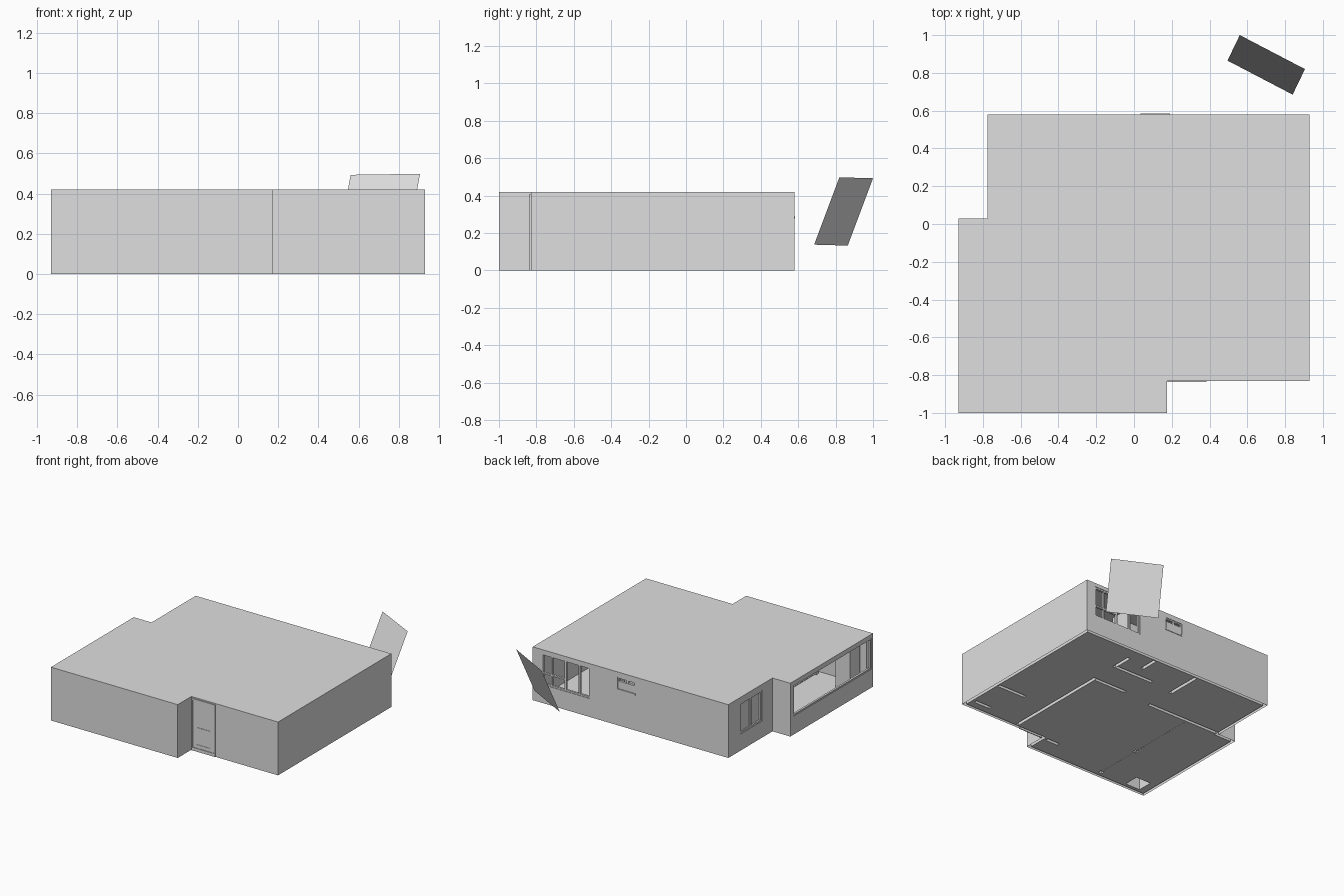
import bpy, bmesh
from mathutils import Vector

cube = bpy.data.objects.get("Cube")
if cube:
    bpy.data.objects.remove(cube, do_unlink=True)

grey = bpy.data.materials.new("plaster_grey")
grey.use_nodes = True
COLOUR = (0.74, 0.74, 0.74, 1)
grey.diffuse_color = COLOUR
grey.node_tree.nodes["Principled BSDF"].inputs["Base Color"].default_value = COLOUR

H, T = 0.42, 0.022          # house height, wall thickness


def finish(name, bm):
    bmesh.ops.recalc_face_normals(bm, faces=bm.faces)
    mesh = bpy.data.meshes.new(name)
    bm.to_mesh(mesh)
    bm.free()
    mesh.materials.append(grey)
    ob = bpy.data.objects.new(name, mesh)
    bpy.context.collection.objects.link(ob)
    return ob


def boxes(name, spans):
    """Object made of boxes given as (x0, x1, y0, y1, z0, z1)."""
    bm = bmesh.new()
    for x0, x1, y0, y1, z0, z1 in spans:
        vs = bmesh.ops.create_cube(bm, size=1)["verts"]
        for v in vs:
            v.co = Vector(((x0 + x1) / 2 + v.co.x * (x1 - x0),
                           (y0 + y1) / 2 + v.co.y * (y1 - y0),
                           (z0 + z1) / 2 + v.co.z * (z1 - z0)))
    return finish(name, bm)


def outline(d):
    """House footprint pulled inward by d."""
    l, r, f, b = -0.93 + d, 0.93 - d, -1 + d, 0.58 - d
    nx, ny = 0.175 - d, -0.83 + d       # entrance notch
    mx, my = -0.775 + d, 0.03 - d       # rear notch
    return [(l, f), (nx, f), (nx, ny), (r, ny), (r, b), (mx, b), (mx, my), (l, my)]


def prism(name, d, z0, z1):
    bm = bmesh.new()
    base = bm.faces.new([bm.verts.new((x, y, z0)) for x, y in outline(d)])
    top = bmesh.ops.extrude_face_region(bm, geom=[base])["geom"]
    for v in top:
        if isinstance(v, bmesh.types.BMVert):
            v.co.z = z1
    return finish(name, bm)


def cut(ob, cutter):
    cutter.hide_render = True
    mod = ob.modifiers.new("cut", "BOOLEAN")
    mod.operation, mod.solver, mod.object = "DIFFERENCE", "EXACT", cutter
    mod.use_self = True
    dg = bpy.context.evaluated_depsgraph_get()
    mesh = bpy.data.meshes.new_from_object(ob.evaluated_get(dg))
    ob.modifiers.clear()
    ob.data = mesh
    bpy.data.objects.remove(cutter, do_unlink=True)


def open_bottom(ob):
    """Leave the walls hollow from underneath."""
    bm = bmesh.new()
    bm.from_mesh(ob.data)
    low = [f for f in bm.faces if f.normal.z < -0.9 and f.calc_center_median().z < 0.001]
    bmesh.ops.delete(bm, geom=low, context="FACES")
    bm.to_mesh(ob.data)
    bm.free()


def on_back(u0, u1, z0, z1, d0=-0.02, d1=-0.004):
    return (u0, u1, 0.58 + d0, 0.58 + d1, z0, z1)


def on_side(x):
    return lambda u0, u1, z0, z1, d0=-0.02, d1=-0.004: (x - d1, x - d0, u0, u1, z0, z1)


def frame(place, u0, u1, z0, z1, w=0.012):
    """Four bars round an opening."""
    return [place(u0, u0 + w, z0, z1), place(u1 - w, u1, z0, z1),
            place(u0 + w, u1 - w, z0, z0 + w), place(u0 + w, u1 - w, z1 - w, z1)]


# Outer shell with roof and window openings
big = (0.43, 0.855, 0.145, 0.39)
small = (0.035, 0.19, 0.28, 0.38)
side = (0.16, 0.43, 0.13, 0.375)
terrace = (-0.98, -0.01, 0.145, 0.39)
west, terrace_wall = on_side(-0.775), on_side(-0.93)

shell = prism("house_shell", 0, 0, H)
cut(shell, prism("room_void", T, -0.1, H - 0.012))
cut(shell, boxes("openings", [p(*s, -0.04, 0.04) for p, s in (
    (on_back, big), (on_back, small), (west, side), (terrace_wall, terrace))]))
open_bottom(shell)

# Inner walls, hollow from underneath, with matching slots in the floor
plan = [
    (0.42, 0.445, -0.80, 0.08), (0.14, 0.42, 0.055, 0.08),
    (0.08, 0.42, 0.29, 0.315), (0.42, 0.445, 0.29, 0.46),
    (0.25, 0.275, 0.40, 0.55), (-0.135, -0.11, 0.26, 0.55),
    (-0.75, -0.11, 0.025, 0.05), (0.65, 0.90, -0.465, -0.44),
    (0.74, 0.88, -0.75, -0.725), (0.02, 0.13, -0.84, -0.815),
    (-0.85, -0.72, -0.95, -0.83),
    (-0.49, -0.46, -0.56, -0.53), (-0.49, -0.46, -0.95, -0.92),
]
floor = prism("floor", T, 0.001, 0.005)
cut(floor, boxes("wall_slots", [(*p, -0.1, 0.1) for p in plan]))
inner = boxes("inner_walls", [(*p, 0, H - 0.013) for p in plan])
open_bottom(inner)
boxes("floor_seam", [(-0.478, -0.472, -0.92, 0.0, 0, 0.01)])

# Windows
boxes("large_window", frame(on_back, *big) + [
    on_back(0.52, 0.535, 0.157, 0.378), on_back(0.64, 0.655, 0.157, 0.378),
    on_back(0.76, 0.772, 0.157, 0.378), on_back(0.655, 0.843, 0.23, 0.242)])
boxes("small_window", frame(on_back, *small, w=0.01) + [
    on_back(0.045, 0.18, 0.29, 0.35, -0.02, -0.001),
    on_back(0.1, 0.115, 0.35, 0.37)])
boxes("small_window_sill", [on_back(0.035, 0.19, 0.278, 0.288, -0.02, 0.004)])
boxes("side_window", frame(west, *side, w=0.014) + [
    west(0.285, 0.305, 0.14, 0.365),
    west(0.305, 0.416, 0.144, 0.361, -0.02, -0.012),
    west(0.174, 0.285, 0.144, 0.361, -0.021, -0.016)])
boxes("terrace_frame", frame(terrace_wall, *terrace, w=0.01))

# Front door: frame, leaf with two sunken panels, threshold
FRONT = -0.83


def on_front(x0, x1, z0, z1, proud):
    return (x0, x1, FRONT - proud, FRONT + 0.002, z0, z1)


boxes("door_frame", [on_front(0.178, 0.19, 0, 0.41, 0.006),
                     on_front(0.375, 0.385, 0, 0.41, 0.006),
                     on_front(0.19, 0.375, 0.4, 0.41, 0.006)])
door = boxes("front_door", [on_front(0.19, 0.375, 0.027, 0.4, 0.004)])
cut(door, boxes("door_panels", [
    (0.225, 0.34, FRONT - 0.1, FRONT - 0.001, z0, z1)
    for z0, z1 in ((0.055, 0.155), (0.19, 0.38))]))
boxes("door_threshold", [on_front(0.185, 0.38, 0, 0.025, 0.005)])

# Loose tilted panel behind the house
bm = bmesh.new()
bm.faces.new([bm.verts.new(c) for c in (
    (0.495, 0.865, 0.133), (0.84, 0.685, 0.138), (0.905, 0.82, 0.498), (0.56, 1.0, 0.493))])
finish("tilted_panel", bm)
